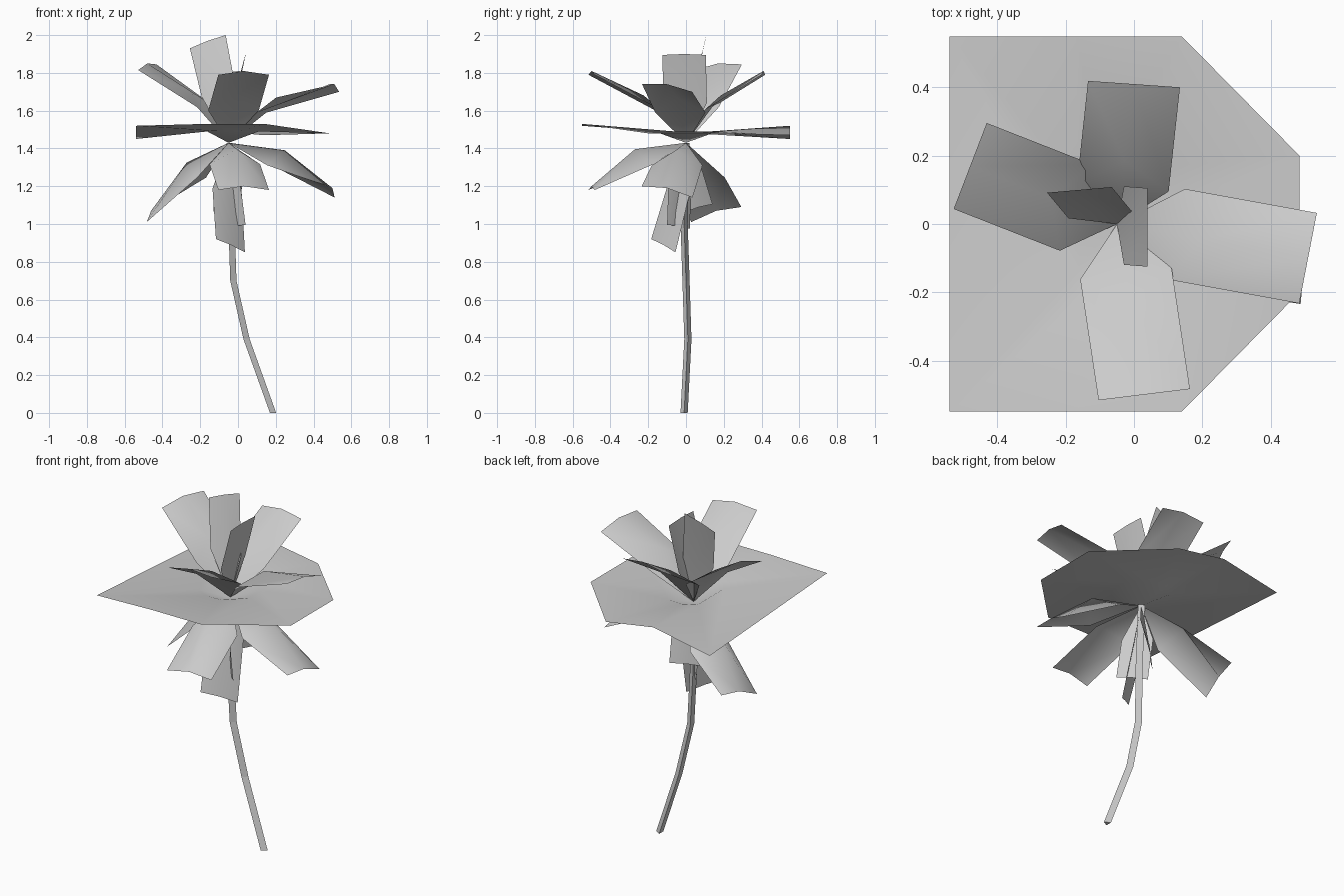
import bpy, bmesh, math
from mathutils import Vector

default_cube = bpy.data.objects.get("Cube")
if default_cube:
    bpy.data.objects.remove(default_cube)

grey = bpy.data.materials.new("plain_grey")
grey.use_nodes = True
grey.diffuse_color = (0.6, 0.6, 0.6, 1)
shader = grey.node_tree.nodes["Principled BSDF"]
shader.inputs["Base Color"].default_value = grey.diffuse_color

HUB = Vector((-0.05, 0, 1.43))
UP = Vector((0, 0, 1))


def skin(name, centre, rows, closed=False, smooth=True):
    """Fan from the centre to the first row, then bridge each row to the next."""
    bm = bmesh.new()
    middle = bm.verts.new(centre)
    rows = [[bm.verts.new(point) for point in row] for row in rows]
    count = len(rows[0])
    for start in range(count if closed else count - 1):
        end = (start + 1) % count
        bm.faces.new((middle, rows[0][start], rows[0][end]))
        for inner, outer in zip(rows, rows[1:]):
            bm.faces.new((inner[start], outer[start], outer[end], inner[end]))
    bmesh.ops.recalc_face_normals(bm, faces=bm.faces)
    mesh = bpy.data.meshes.new(name)
    bm.to_mesh(mesh)
    bm.free()
    mesh.materials.append(grey)
    for face in mesh.polygons:
        face.use_smooth = smooth
    part = bpy.data.objects.new(name, mesh)
    bpy.context.collection.objects.link(part)


def leaf(name, tip, facing, tilt=0, width=0.27, bend_at=0.45, lift=0.08, fold=0.08):
    """Card bent across its length and folded along its rib."""
    tip = Vector(tip)
    angle = math.radians(facing)
    forward = Vector((math.cos(angle), math.sin(angle), 0))
    half = UP.cross(forward) * width / 2
    bend = HUB.lerp(tip, bend_at) + UP * lift
    bend_edge = bend - (UP + forward) * fold
    tip_half = half + UP * tilt / 2
    tip_edge = tip - UP * fold / 4
    skin(name, HUB, [[bend_edge - half, bend, bend_edge + half],
                     [tip_edge - tip_half, tip, tip_edge + tip_half]])


# Raised leaves, one to each side
leaf("upper_leaf_front", (0.03, -0.5, 1.81), facing=-83)
leaf("upper_leaf_left", (0.51, -0.1, 1.74), facing=-11, tilt=-0.04, lift=0.1)
leaf("upper_leaf_back", (0, 0.41, 1.81), facing=86)
leaf("upper_leaf_right", (-0.48, 0.17, 1.85), facing=159, tilt=-0.03)

# Drooping leaves under the broad leaf
droop = dict(bend_at=0.54, lift=0.09)
leaf("lower_leaf_front", (0.03, -0.5, 1.2), facing=-83, **droop)
leaf("lower_leaf_left", (0.5, -0.1, 1.19), facing=-5, tilt=-0.06, **droop)
leaf("lower_leaf_right", (-0.46, 0.16, 1.07), facing=170, tilt=-0.08, **droop)

# Steep leaves close to the axis, above and below
steep = dict(lift=0.02, fold=0.02)
leaf("upright_leaf_back", (-0.16, 0.1, 1.97), facing=95, tilt=-0.07, width=0.19, **steep)
leaf("upright_leaf_left", (0.04, -0.01, 1.9), facing=0, width=0.23, **steep)
leaf("hanging_leaf_back", (-0.06, 0.07, 1.09), facing=135, tilt=-0.04, width=0.2, **steep)
leaf("hanging_leaf_left", (-0.02, -0.04, 0.99), facing=45, tilt=-0.02, width=0.17, **steep)
leaf("hanging_leaf_front", (-0.04, -0.12, 0.89), facing=-50, tilt=-0.07, width=0.2, **steep)

# Broad wavy leaf: matching front and back corners around a dipped centre
back_rim, front_rim = [], []
for x, y, back_z, front_z in ((-0.54, 0.55, 1.45, 1.52),
                              (-0.17, 0.55, 1.52, 1.53),
                              (0.14, 0.55, 1.47, 1.53),
                              (0.485, 0.2, 1.48, 1.48)):
    back_rim.append(Vector((x, y, back_z)))
    front_rim.append(Vector((x, -y, front_z)))
rim = back_rim + front_rim[::-1]
dip = []
for corner in rim:
    outward = corner - HUB
    outward.z = 0
    dip.append(HUB + outward.normalized() * 0.17 + UP * 0.06)
skin("broad_leaf", HUB, [dip, rim], closed=True)

# Bent three-sided stem with an edge toward the left
foot = Vector((0.18, -0.01, 0))
corners = [Vector((math.cos(turn), math.sin(turn), 0)) * 0.022
           for turn in (0, math.tau / 3, -math.tau / 3)]
path = [foot, Vector((0.04, 0.01, 0.39)), Vector((-0.03, 0, 0.7)),
        Vector((-0.04, -0.01, 1)), HUB]
skin("stem", foot, [[place + corner for corner in corners] for place in path],
     closed=True, smooth=False)
